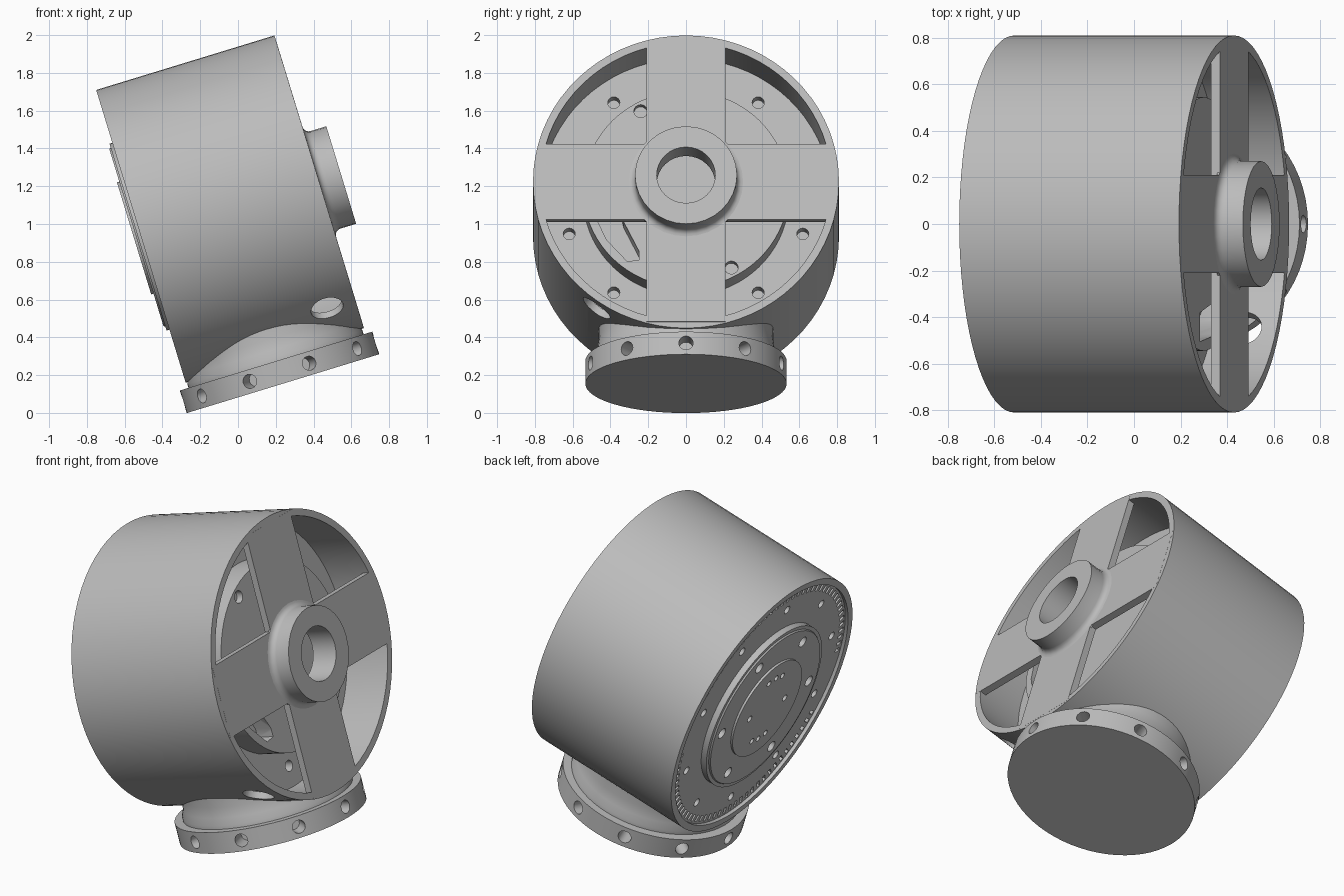
import bpy, bmesh
from math import sin, cos, pi, radians
from mathutils import Matrix, Vector

cube = bpy.data.objects.get("Cube")
if cube:
    bpy.data.objects.remove(cube, do_unlink=True)

GREY = (0.5, 0.5, 0.5, 1)
metal = bpy.data.materials.new("plain grey metal")
metal.use_nodes = True
metal.diffuse_color = GREY
metal.node_tree.nodes["Principled BSDF"].inputs["Base Color"].default_value = GREY

# Local frame: x runs along the drum axis from its closed end; the whole housing leans
TILT = Matrix.Translation((-0.514, 0, 0.935)) @ Matrix.Rotation(radians(-17), 4, "Y")
LENGTH, RADIUS, INNER = 0.987, 0.81, 0.77
BORE = 0.155
NECK_X = 0.491


def finish(bm, name):
    bmesh.ops.recalc_face_normals(bm, faces=bm.faces)
    mesh = bpy.data.meshes.new(name)
    bm.to_mesh(mesh)
    bm.free()
    mesh.materials.append(metal)
    ob = bpy.data.objects.new(name, mesh)
    bpy.context.collection.objects.link(ob)
    ob.matrix_world = TILT
    return ob


def lathe(name, profile, sides=64, closed=False, place=Matrix()):
    """Turn (x, radius) points around the x axis."""
    bm = bmesh.new()
    rings = []
    for x, r in profile:
        n = sides if r > 0 else 1
        rings.append([bm.verts.new((x, r * cos(2 * pi * i / sides), r * sin(2 * pi * i / sides)))
                      for i in range(n)])
    pairs = list(zip(rings, rings[1:]))
    if closed:
        pairs.append((rings[-1], rings[0]))
    for a, b in pairs:
        for i in range(sides):
            j = (i + 1) % sides
            quad = [a[i % len(a)], a[j % len(a)], b[j % len(b)], b[i % len(b)]]
            bm.faces.new(list(dict.fromkeys(quad)))
    bm.transform(place)
    return finish(bm, name)


def prism(name, outline, x0, x1):
    """Extrude a (y, z) outline along x."""
    bm = bmesh.new()
    face = bm.faces.new([bm.verts.new((x0, y, z)) for y, z in outline])
    out = bmesh.ops.extrude_face_region(bm, geom=[face])
    moved = [v for v in out["geom"] if isinstance(v, bmesh.types.BMVert)]
    bmesh.ops.translate(bm, verts=moved, vec=(x1 - x0, 0, 0))
    return finish(bm, name)


def add_peg(bm, centre, direction, radius, depth, sides=16):
    place = Matrix.Translation(centre) @ Vector(direction).to_track_quat("Z", "Y").to_matrix().to_4x4()
    bmesh.ops.create_cone(bm, cap_ends=True, segments=sides, radius1=radius,
                          radius2=radius, depth=depth, matrix=place)


def cut(ob, cutter):
    cutter.hide_render = True
    mod = ob.modifiers.new("cut", "BOOLEAN")
    mod.operation, mod.solver, mod.object = "DIFFERENCE", "EXACT", cutter
    bpy.context.view_layer.objects.active = ob
    bpy.ops.object.modifier_apply(modifier=mod.name)
    bpy.data.objects.remove(cutter, do_unlink=True)


def ring_point(x, r, degrees):
    return Vector((x, r * cos(radians(degrees)), r * sin(radians(degrees))))


# Drum shell with one round access hole
drum = lathe("drum_shell", [(0, INNER), (0, RADIUS), (LENGTH, RADIUS), (LENGTH, INNER)], 72, True)
bm = bmesh.new()
side = Vector((0, -0.47, -0.646)).normalized()
add_peg(bm, Vector((0.831, 0, 0)) + side * 0.8, side, 0.088, 0.3, 32)
cut(drum, finish(bm, "access_cutter"))

# Core: stepped discs on the closed end, mounting plate and round boss inside
core = lathe("core_plate", [(-0.038, 0), (-0.038, 0.31), (-0.025, 0.31), (-0.025, 0.49),
                            (-0.016, 0.495), (-0.016, 0.517), (0.02, 0.517), (0.02, 0.775),
                            (0.70, 0.775), (0.70, 0.545), (0.85, 0.545), (0.85, 0)], 72)
bm = bmesh.new()
along = (1, 0, 0)
for k in range(10):
    for x in (0.02, 0.70):
        add_peg(bm, ring_point(x, 0.65, 18 + 36 * k), along, 0.032 if x > 0.5 else 0.025, 0.12)
for k in range(6):
    add_peg(bm, ring_point(-0.02, 0.42, 60 * k), along, 0.033, 0.12)
for a in (72, 90, 108, 252, 270, 288):
    add_peg(bm, ring_point(-0.038, 0.21, a), along, 0.018, 0.1)
for a in (0, 180):
    add_peg(bm, ring_point(-0.038, 0.17, a), along, 0.02, 0.1)
for a in (119, 299):
    add_peg(bm, ring_point(0.85, 0.495, a), along, 0.036, 0.08)
# Narrow slots around the rim of the closed end
for k in range(90):
    if k % 45 > 6:
        place = Matrix.Rotation(radians(4 * k), 4, "X") @ Matrix.Translation((0.02, 0.737, 0))
        bmesh.ops.create_cube(bm, size=1, matrix=place @ Matrix.Diagonal((0.06, 0.04, 0.022, 1)))
cut(core, finish(bm, "hole_cutter"))
pocket = [(-0.38, 0.05), (-0.33, -0.18), (-0.25, -0.34), (-0.25, -0.39), (-0.31, -0.4),
          (-0.42, -0.28), (-0.48, -0.15), (-0.505, 0.05)]
cut(core, prism("pocket_cutter", pocket, 0.74, 0.95))

# Cross-shaped brace over the open end
H, E = 0.21, 0.775
quarter = [(E, -H), (E, H), (H, H)]
outline = []
for k in range(4):
    c, s = round(cos(k * pi / 2)), round(sin(k * pi / 2))
    outline += [(y * c - z * s, y * s + z * c) for y, z in quarter]
brace = prism("cross_brace", outline, LENGTH - 0.04, LENGTH + 0.0005)
bm = bmesh.new()
add_peg(bm, (LENGTH, 0, 0), along, BORE + 0.002, 0.3, 32)
cut(brace, finish(bm, "bore_cutter"))

# Hub with a filleted foot
fillet = [(LENGTH + 0.035 * (1 - sin(t * pi / 8)), 0.305 - 0.035 * (1 - cos(t * pi / 8)))
          for t in range(4, -1, -1)]
fillet = [(LENGTH + 0.035 * (1 - cos(t * pi / 8)), 0.27 + 0.035 * (1 - sin(t * pi / 8)))
          for t in range(5)]
lathe("hub", [(LENGTH - 0.04, BORE), (LENGTH - 0.04, 0.2), (LENGTH - 0.01, 0.305)] + fillet
      + [(LENGTH + 0.122, 0.27), (LENGTH + 0.122, BORE)], 32, True)

# Neck joining drum and flange, trimmed to the drum's curve
down = Matrix.Translation((NECK_X, 0, 0)) @ Matrix.Rotation(pi / 2, 4, "Y")
neck = lathe("neck", [(0.5, 0), (0.5, 0.462), (0.72, 0.462), (0.78, 0.47), (0.82, 0.485),
                      (0.85, 0.485), (0.85, 0)], 64, place=down)
bm = bmesh.new()
add_peg(bm, (NECK_X, 0, 0), along, 0.79, 3, 72)
cut(neck, finish(bm, "neck_cutter"))

# Base flange with radial holes
flange = lathe("base_flange", [(0.841, 0), (0.841, 0.533), (0.966, 0.533), (0.966, 0)], 64, place=down)
bm = bmesh.new()
for k in range(10):
    d = Vector((cos(k * pi / 5), sin(k * pi / 5), 0))
    add_peg(bm, Vector((NECK_X, 0, -0.903)) + d * 0.52, d, 0.038, 0.2)
cut(flange, finish(bm, "flange_cutter"))

# Smooth curved walls, crisp edges
bpy.ops.object.select_all(action="DESELECT")
for ob in bpy.context.collection.objects:
    if ob.type == "MESH" and ob.data.materials and ob.data.materials[0] == metal:
        ob.select_set(True)
        bpy.context.view_layer.objects.active = ob
bpy.ops.object.shade_smooth_by_angle(angle=radians(30))
